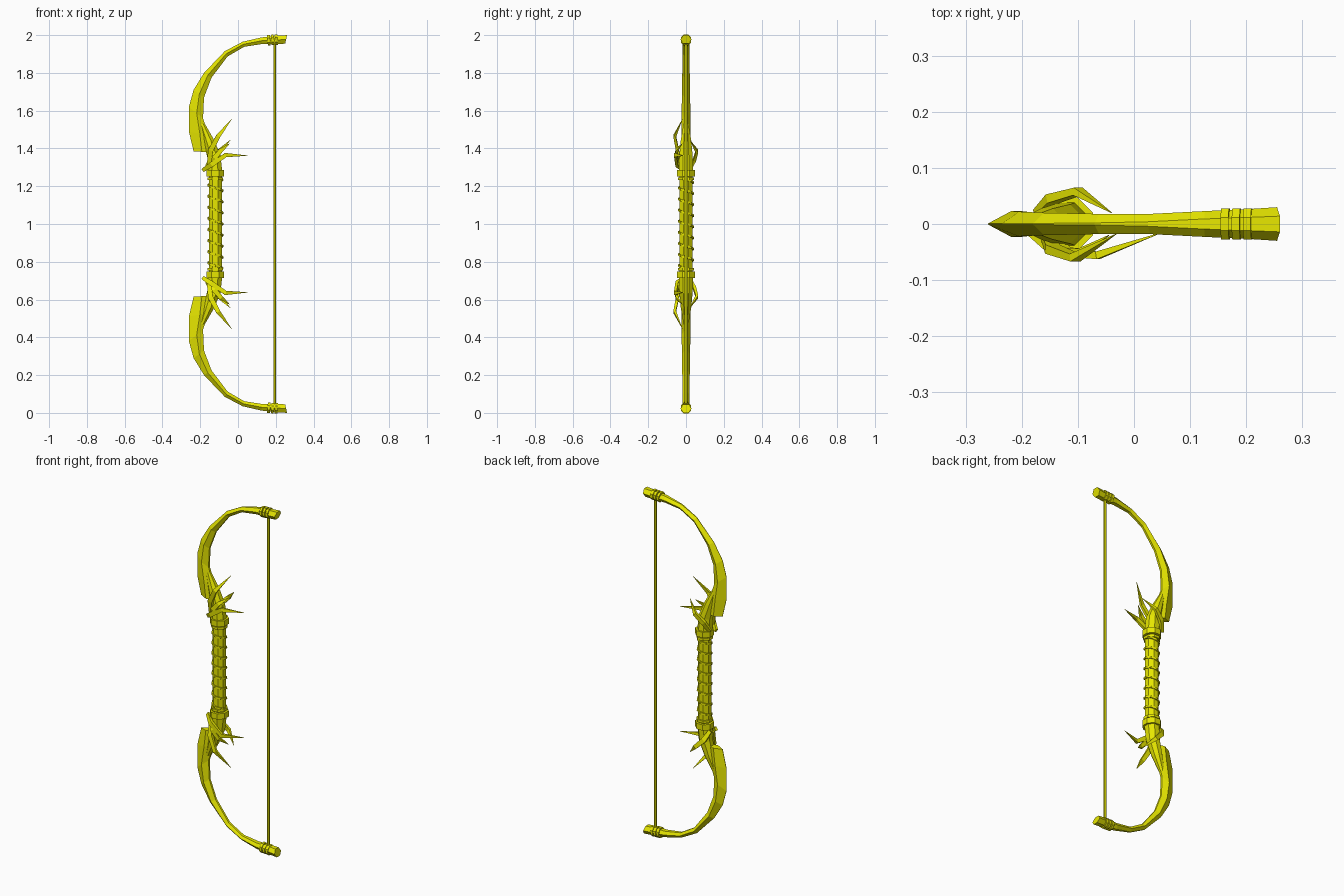
import bpy, math
from mathutils import Vector

if "Cube" in bpy.data.objects:
    bpy.data.objects.remove(bpy.data.objects["Cube"])

yellow = bpy.data.materials.new("yellow")
yellow.diffuse_color = (0.8, 0.8, 0.0, 1)
yellow.use_nodes = True
yellow.node_tree.nodes["Principled BSDF"].inputs["Base Color"].default_value = yellow.diffuse_color


def loft(name, rings, mirror=True):
    """Skin a list of equal-sized vertex rings; mirror about z = 1."""
    n = len(rings[0])
    verts = [Vector(v) - Vector((0, 0, 1)) for ring in rings for v in ring]
    faces = [list(range(n))[::-1], [(len(rings) - 1) * n + i for i in range(n)]]
    for r in range(len(rings) - 1):
        for i in range(n):
            j = (i + 1) % n
            faces.append((r * n + i, r * n + j, (r + 1) * n + j, (r + 1) * n + i))
    mesh = bpy.data.meshes.new(name)
    mesh.from_pydata(verts, [], faces)
    mesh.materials.append(yellow)
    obj = bpy.data.objects.new(name, mesh)
    obj.location.z = 1
    bpy.context.collection.objects.link(obj)
    # consistent outward normals
    import bmesh
    bm = bmesh.new()
    bm.from_mesh(mesh)
    bmesh.ops.recalc_face_normals(bm, faces=bm.faces)
    bm.to_mesh(mesh)
    bm.free()
    if mirror:
        mod = obj.modifiers.new("Mirror", "MIRROR")
        mod.use_axis = (False, False, True)
        mod.use_mirror_merge = False
    return obj


def tube(name, path, radii, sides, up=(0, 1, 0), flat=1.0, mirror=True):
    """Tapering tube along a path; flat squashes it along the 'up' side."""
    pts = [Vector(p) for p in path]
    rings = []
    for k, p in enumerate(pts):
        t = (pts[min(k + 1, len(pts) - 1)] - pts[max(k - 1, 0)]).normalized()
        a = t.cross(Vector(up)).normalized()
        b = t.cross(a)
        rings.append([p + radii[k] * (a * math.cos(w) + b * flat * math.sin(w))
                      for w in (math.tau * (i + 0.5) / sides for i in range(sides))])
    return loft(name, rings, mirror)


# Curved limb with a sharp outer blade: outer xz, inner xz, outer/mid/inner half width, mid position
limb = [
    ((-0.235, 1.385), (-0.155, 1.38), 0.001, 0.022, 0.012, 0.55),
    ((-0.26, 1.49), (-0.155, 1.47), 0.001, 0.023, 0.008, 0.55),
    ((-0.26, 1.62), (-0.185, 1.56), 0.001, 0.023, 0.006, 0.55),
    ((-0.235, 1.71), (-0.18, 1.67), 0.001, 0.022, 0.006, 0.55),
    ((-0.18, 1.80), (-0.14, 1.775), 0.001, 0.020, 0.006, 0.5),
    ((-0.07, 1.915), (-0.055, 1.887), 0.002, 0.018, 0.006, 0.5),
    ((0.025, 1.965), (0.032, 1.938), 0.004, 0.018, 0.008, 0.5),
    ((0.125, 1.988), (0.128, 1.953), 0.009, 0.023, 0.012, 0.5),
    ((0.21, 1.997), (0.21, 1.952), 0.012, 0.027, 0.013, 0.5),
    ((0.26, 2.0), (0.25, 1.955), 0.014, 0.030, 0.014, 0.5),
]
rings = []
for (ox, oz), (ix, iz), a, w, b, f in limb:
    mx, mz = ox + (ix - ox) * f, oz + (iz - oz) * f
    rings.append([(ox, -a, oz), (mx, -w, mz), (ix, -b, iz),
                  (ix, b, iz), (mx, w, mz), (ox, a, oz)])
loft("limb", rings)

# Neck joining the grip to the limb
tube("neck", [(-0.12, 0, 1.26), (-0.128, 0, 1.36), (-0.155, 0, 1.44), (-0.19, 0, 1.53)],
     [0.042, 0.038, 0.030, 0.014], 8)

# Three bands near each limb tip
for k, x in enumerate((0.163, 0.183, 0.203)):
    z = 1.973 + 0.05 * (x - 0.163)
    tube(f"tip_band_{k + 1}", [(x - 0.007, 0, z), (x + 0.007, 0, z + 0.001)],
         [0.030, 0.030], 8, flat=1.0).scale.z = 1.0

# Bowstring
tube("string", [(0.195, 0, 0.04), (0.195, 0, 1.96)], [0.008, 0.008], 6, mirror=False)

# Grip and its collars
tube("grip", [(-0.12, 0, 0.72), (-0.12, 0, 1.28)], [0.037, 0.037], 8, mirror=False)
for name, z0, z1, r in (("collar", 1.252, 1.285, 0.051), ("collar_rim", 1.232, 1.246, 0.045)):
    tube(name, [(-0.12, 0, z0), (-0.12, 0, z1)], [r, r], 8)

# Cord spiralling down the grip
turns, steps = 8, 8
path = []
for i in range(turns * steps + 1):
    w = math.tau * i / steps
    path.append((-0.12 + 0.037 * math.cos(w), 0.037 * math.sin(w),
                 1.235 - 0.47 * i / (turns * steps)))
tube("grip_wrap", path, [0.0075] * len(path), 4, up=(0, 0, 1), mirror=False)

# Thorns curling out of each neck
thorns = {
    "tall_thorn": [(-0.155, -0.025, 1.31), (-0.145, -0.045, 1.39),
                   (-0.105, -0.060, 1.465), (-0.032, -0.018, 1.557)],
    "long_thorn": [(-0.185, -0.012, 1.285), (-0.14, -0.048, 1.315),
                   (-0.065, -0.056, 1.365), (0.05, -0.015, 1.362)],
    "back_thorn": [(-0.17, 0.02, 1.29), (-0.145, 0.045, 1.34),
                   (-0.10, 0.058, 1.385), (-0.04, 0.02, 1.445)],
    "short_thorn": [(-0.14, -0.03, 1.31), (-0.125, -0.05, 1.35),
                    (-0.09, -0.05, 1.39), (-0.045, -0.02, 1.425)],
}
for name, p in thorns.items():
    tube(name, p, [0.014, 0.019, 0.016, 0.001], 4, flat=0.6)
